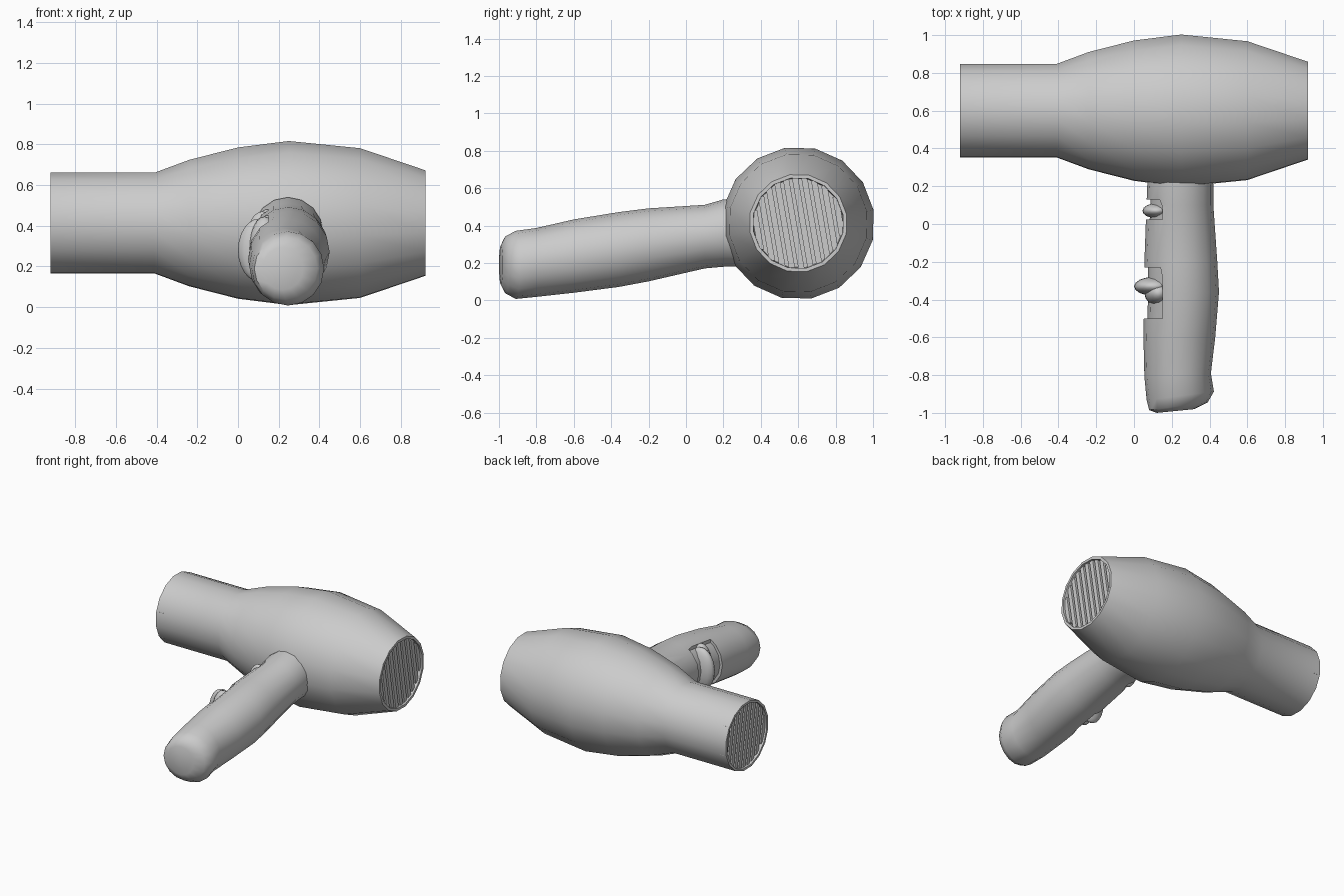
import bpy, bmesh
from math import sin, cos, pi, sqrt, radians
from mathutils import Vector, Matrix

if "Cube" in bpy.data.objects:
    bpy.data.objects.remove(bpy.data.objects["Cube"])

AXIS = Vector((0, 0.6, 0.413))
TILT = radians(9.8)


def finish(name, bm, angle=40):
    bmesh.ops.recalc_face_normals(bm, faces=bm.faces[:])
    me = bpy.data.meshes.new(name)
    bm.to_mesh(me)
    bm.free()
    ob = bpy.data.objects.new(name, me)
    bpy.context.collection.objects.link(ob)
    if angle:
        smooth(ob, angle)
    return ob


def smooth(ob, angle):
    bpy.ops.object.select_all(action='DESELECT')
    ob.select_set(True)
    bpy.context.view_layer.objects.active = ob
    bpy.ops.object.shade_smooth_by_angle(angle=radians(angle))


def loft(name, rings, angle=40):
    bm = bmesh.new()
    loops = [[bm.verts.new(p) for p in r] for r in rings]
    n = len(rings[0])
    for a, b in zip(loops, loops[1:]):
        for i in range(n):
            j = (i + 1) % n
            bm.faces.new((a[i], a[j], b[j], b[i]))
    bm.faces.new(loops[0])
    bm.faces.new(loops[-1])
    return finish(name, bm, angle)


# Barrel: 16-sided turned profile with a recessed floor behind each grille
profile = [(-0.86, 0.23), (-0.92, 0.234), (-0.92, 0.251), (-0.41, 0.251),
           (-0.24, 0.315), (0, 0.377), (0.25, 0.409), (0.6, 0.373),
           (0.92, 0.263), (0.92, 0.244), (0.86, 0.24)]
angles = [TILT + k * pi / 8 for k in range(16)]
loft("barrel", [[(x, AXIS.y + r * cos(a), AXIS.z + r * sin(a)) for a in angles]
                for x, r in profile])


# Grilles: rows of slats trimmed to the round openings
def grille(name, x, radius, count=10):
    bm = bmesh.new()
    step = 2 * radius / count
    for k in range(count):
        u = (k + 0.5) * step - radius
        h = sqrt(radius ** 2 - u ** 2)
        m = (Matrix.Translation(AXIS + Vector((x, 0, 0))) @ Matrix.Rotation(TILT, 4, 'X')
             @ Matrix.Translation((0, u, 0)) @ Matrix.Diagonal((0.045, step * 0.66, 2 * h, 1)))
        bmesh.ops.create_cube(bm, size=1, matrix=m)
    finish(name, bm, 0)


grille("outlet_grille", -0.885, 0.236)
grille("inlet_grille", 0.885, 0.245)

# Handle stations: y, centre x, half width, centre z, half height, end slant
stations = [(0.32, 0.245, 0.17, 0.36, 0.18, 0), (0.2, 0.245, 0.175, 0.36, 0.18, 0),
            (0.1, 0.243, 0.177, 0.341, 0.17, 0), (-0.2, 0.248, 0.193, 0.297, 0.195, 0),
            (-0.36, 0.252, 0.198, 0.272, 0.2, 0), (-0.6, 0.24, 0.19, 0.237, 0.196, 0),
            (-0.8, 0.231, 0.176, 0.203, 0.184, 0.05),
            (-0.91, 0.245, 0.178, 0.19, 0.182, 0.13),
            (-0.965, 0.235, 0.155, 0.19, 0.153, 0.13),
            (-0.99, 0.22, 0.1, 0.19, 0.105, 0.1)]


def section(s, shrink=0):
    y, cx, rx, cz, rz, slant = s
    return [(cx + (rx - shrink) * cos(t), y + slant * (rx - shrink) * cos(t),
             cz + (rz - shrink) * sin(t)) for t in (k * pi / 8 for k in range(16))]


handle = loft("handle", [section(s) for s in stations], 50)
loft("handle_core", [section(s, 0.02) for s in stations[:6]], 50)


# Switch recesses cut into the handle, exposing the core
def recess(name, x1, y0, y1, z0, z1):
    bm = bmesh.new()
    m = (Matrix.Translation(((x1 - 0.2) / 2, (y0 + y1) / 2, (z0 + z1) / 2))
         @ Matrix.Diagonal((x1 + 0.2, y1 - y0, z1 - z0, 1)))
    bmesh.ops.create_cube(bm, size=1, matrix=m)
    cut = finish(name, bm, 0)
    cut.hide_render = True
    mod = handle.modifiers.new(name, 'BOOLEAN')
    mod.object = cut
    mod.operation = 'DIFFERENCE'
    mod.solver = 'EXACT'
    bpy.context.view_layer.objects.active = handle
    bpy.ops.object.modifier_apply(modifier=name)
    bpy.data.objects.remove(cut)


recess("lower_recess", 0.15, -0.5, -0.23, 0.1, 0.45)
recess("upper_recess", 0.15, 0.025, 0.13, 0.2, 0.48)
smooth(handle, 50)


# Switch buttons: rounded crescents that wrap the grip
def button(name, centre, radii):
    bm = bmesh.new()
    m = Matrix.Translation(centre) @ Matrix.Diagonal((*radii, 1))
    bmesh.ops.create_uvsphere(bm, u_segments=16, v_segments=12, radius=1, matrix=m)
    finish(name, bm, 60)


button("lower_switch", (0.105, -0.33, 0.28), (0.105, 0.05, 0.155))
button("lower_switch_base", (0.13, -0.365, 0.28), (0.075, 0.07, 0.165))
button("upper_switch", (0.12, 0.07, 0.345), (0.075, 0.04, 0.125))
